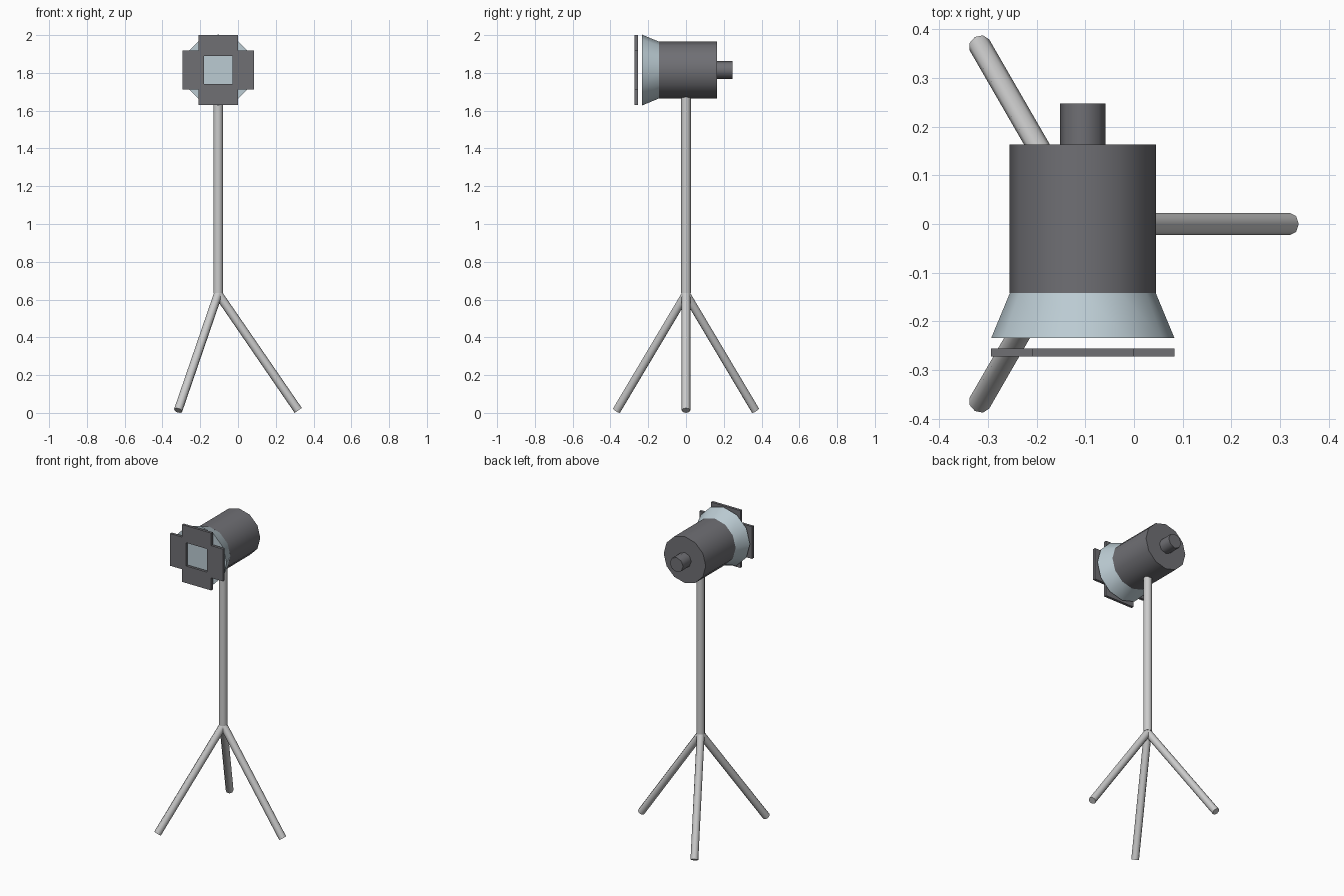
import bpy, math
from mathutils import Vector

if "Cube" in bpy.data.objects:
    bpy.data.objects.remove(bpy.data.objects["Cube"])

CX, CZ = -0.105, 1.815   # pole axis x, lamp axis height


def material(name, rgb):
    m = bpy.data.materials.new(name)
    m.diffuse_color = (*rgb, 1)
    m.use_nodes = True
    m.node_tree.nodes["Principled BSDF"].inputs["Base Color"].default_value = m.diffuse_color
    return m


dark = material("dark_metal", (0.16, 0.16, 0.175))
pale = material("pale_blue", (0.5, 0.6, 0.65))


def tube(name, a, b, r1, r2=None, sides=8, mat=None):
    """Closed cylinder or cone frustum from point a to point b."""
    a, b = Vector(a), Vector(b)
    d = b - a
    bpy.ops.mesh.primitive_cone_add(
        vertices=sides, radius1=r1, radius2=r1 if r2 is None else r2,
        depth=d.length, location=(a + b) / 2,
        rotation=d.to_track_quat('Z', 'Y').to_euler())
    ob = bpy.context.object
    ob.name = name
    if mat:
        ob.data.materials.append(mat)
    bpy.ops.object.shade_smooth_by_angle(angle=math.radians(50))
    return ob


def plate(name, x, z, sx, sz):
    """Thin barn door plate in front of the lamp."""
    bpy.ops.mesh.primitive_cube_add(size=1, location=(x, -0.2635, z))
    ob = bpy.context.object
    ob.name = name
    ob.scale = (sx, 0.017, sz)
    bpy.ops.object.transform_apply(location=False, rotation=False, scale=True)
    ob.data.materials.append(dark)


# Tripod legs
for i in range(3):
    t = i * math.tau / 3
    foot = (CX + 0.424 * math.cos(t), 0.424 * math.sin(t), 0.013)
    tube(f"tripod_leg_{i + 1}", foot, (CX, 0, 0.63), 0.023)

# Pole
tube("pole", (CX, 0, 0.635), (CX, 0, 1.68), 0.026)

# Lamp housing, rear knob and flared reflector
tube("lamp_housing", (CX, -0.142, CZ), (CX, 0.163, CZ), 0.15, sides=12, mat=dark)
tube("rear_knob", (CX, 0.16, CZ), (CX, 0.247, CZ), 0.047, mat=dark)
tube("reflector", (CX, -0.234, CZ), (CX, -0.14, CZ), 0.188, 0.149, sides=12, mat=pale)

# Four barn doors
for side, s in (("left", -1), ("right", 1)):
    plate(f"barn_door_{side}", CX + s * 0.132, CZ, 0.113, 0.208)
for side, s in (("bottom", -1), ("top", 1)):
    plate(f"barn_door_{side}", CX, CZ + s * 0.13, 0.208, 0.11)
